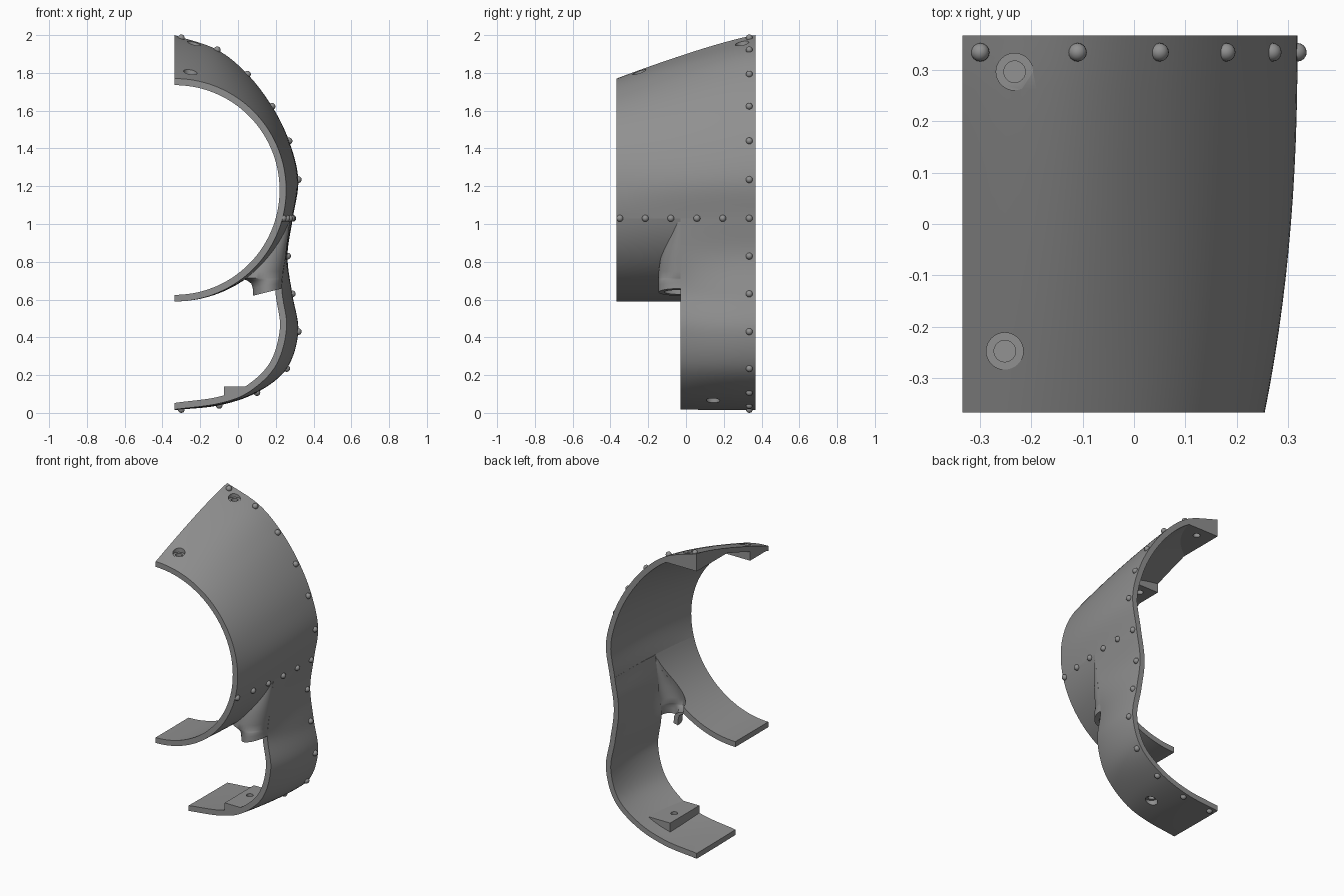
import bpy, bmesh, math
from mathutils import Vector

if "Cube" in bpy.data.objects:
    bpy.data.objects.remove(bpy.data.objects["Cube"])

grey = bpy.data.materials.new("grey metal")
grey.use_nodes = True
grey.diffuse_color = (0.28, 0.28, 0.28, 1)
grey.node_tree.nodes["Principled BSDF"].inputs["Base Color"].default_value = (0.28, 0.28, 0.28, 1)

EDGE, WALL, SEAM = -0.335, 0.035, 1.03     # open side, thickness, riveted seam height
FRONT, STEP, BACK = -0.368, -0.03, 0.368
RADIUS, MID = 0.59, 1.18                   # round front opening

# Back rim from top to bottom, and the front rim of the lower shell
rim = [(EDGE, 2.0), (-.11, 1.922), (.05, 1.793), (.18, 1.623), (.27, 1.44), (.319, 1.235),
       (.29, SEAM), (.262, .83), (.287, .63), (.319, .43), (.258, .235), (.1, .108),
       (-.1, .04), (EDGE, .015)]
low_rim = [(.277, SEAM), (.252, .83), (.233, .65), (.257, .45), (.2, .25), (.06, .112),
           (-.1, .05), (EDGE, .018)]


def spline(points, steps=8):
    """Smooth curve through the points."""
    p = [Vector(q) for q in points]
    p = [2 * p[0] - p[1]] + p + [2 * p[-1] - p[-2]]
    out = []
    for a, b, c, d in zip(p, p[1:], p[2:], p[3:]):
        for i in range(steps):
            t = i / steps
            out.append(0.5 * (2 * b + (c - a) * t + (2 * a - 5 * b + 4 * c - d) * t * t
                              + (3 * b - a - 3 * c + d) * t ** 3))
    return out + [p[-2]]


rim_curve, low_curve = spline(rim), spline(low_rim)
cut = 6 * 8
rim_top, rim_low = rim_curve[:cut + 1], rim_curve[cut:]
seam_angle = math.asin((SEAM - MID) / RADIUS)


def arc(a, b, n):
    return [Vector((EDGE + RADIUS * math.cos(a + (b - a) * i / n),
                    MID + RADIUS * math.sin(a + (b - a) * i / n))) for i in range(n + 1)]


front_top = arc(math.pi / 2, seam_angle, cut)
front_flap = arc(seam_angle, -math.pi / 2, 32)


def depth(y):
    return max(0, (BACK - y) / (BACK - FRONT))


def bend(y):
    return depth(y) ** 2.3


def upper(y):
    wx, wz = bend(y), depth(y) ** 1.2
    return [Vector((b.x + (f.x - b.x) * wx, b.y + (f.y - b.y) * wz))
            for b, f in zip(rim_top, front_top)]


def flap(y):
    shift = (rim_top[-1].x - front_flap[0].x) * (1 - bend(y))
    return [p + Vector((shift * (1 - i / 32), 0)) for i, p in enumerate(front_flap)]


def lower(y):
    w = bend(y) / bend(STEP)
    return [b.lerp(f, w) for b, f in zip(rim_low, low_curve)]


def inset(pts, d):
    """Move a profile inwards, keeping its ends on the open side."""
    out = []
    for i, p in enumerate(pts):
        t = (pts[min(i + 1, len(pts) - 1)] - pts[max(i - 1, 0)]).normalized()
        q = p + Vector((t.y, -t.x)) * d
        if abs(p.x - EDGE) < 0.001:
            q.x = EDGE
        out.append(q)
    return out


def finish(ob, smooth=True):
    ob.data.materials.clear()
    ob.data.materials.append(grey)
    if smooth:
        bpy.ops.object.select_all(action='DESELECT')
        ob.select_set(True)
        bpy.context.view_layer.objects.active = ob
        bpy.ops.object.shade_smooth_by_angle(angle=math.radians(35))
    return ob


def from_bmesh(name, bm):
    bmesh.ops.recalc_face_normals(bm, faces=bm.faces)
    me = bpy.data.meshes.new(name)
    bm.to_mesh(me)
    bm.free()
    ob = bpy.data.objects.new(name, me)
    bpy.context.collection.objects.link(ob)
    return ob


def loft(name, loops):
    """Closed solid through a row of closed loops."""
    bm = bmesh.new()
    rows = [[bm.verts.new(p) for p in loop] for loop in loops]
    for a, b in zip(rows, rows[1:]):
        for i in range(len(a)):
            j = (i + 1) % len(a)
            bm.faces.new((a[i], a[j], b[j], b[i]))
    bm.faces.new(rows[0])
    bm.faces.new(rows[-1])
    return from_bmesh(name, bm)


def span(a, b, n=14):
    return [a + (b - a) * i / n for i in range(n + 1)]


def shell(name, profile, y0, y1):
    return loft(name, [[(p.x, y, p.y) for p in profile(y) + inset(profile(y), WALL)[::-1]]
                       for y in span(y0, y1)])


def filled(profile, y0, y1):
    corner = Vector((EDGE, SEAM))
    return loft("core", [[(p.x, y, p.y) for p in inset(profile(y), WALL / 2) + [corner]]
                         for y in span(y0, y1)])


def boolean(ob, tool, operation='DIFFERENCE', keep=False):
    mod = ob.modifiers.new("cut", 'BOOLEAN')
    mod.operation, mod.solver, mod.object = operation, 'EXACT', tool
    dg = bpy.context.evaluated_depsgraph_get()
    me = bpy.data.meshes.new_from_object(ob.evaluated_get(dg))
    ob.modifiers.clear()
    ob.data = me
    if not keep:
        bpy.data.objects.remove(tool)


def box(name, x, y, z):
    return loft(name, [[(x[0], v, z[0]), (x[1], v, z[0]), (x[1], v, z[1]), (x[0], v, z[1])]
                       for v in y])


def disc(x, y, z0, z1, r):
    return loft("drill", [[(x + r * math.cos(i * math.tau / 32), y + r * math.sin(i * math.tau / 32), z)
                           for i in range(32)] for z in (z0, z1)])


# Shells
upper_shell = shell("upper_shell", upper, FRONT, BACK)
lower_shell = shell("lower_shell", lower, STEP, BACK)
front_flap_shell = shell("front_flap", flap, FRONT, STEP)

# Mounting bosses, trimmed to the shells
rear_boss = box("rear_top_boss", (EDGE, 0), (0, BACK), (1.885, 2.1))
boolean(rear_boss, filled(upper, FRONT, BACK), 'INTERSECT')
front_boss = box("front_top_boss", (EDGE, -.14), (FRONT, -.18), (1.745, 2.0))
boolean(front_boss, filled(upper, FRONT, BACK), 'INTERSECT')
low_boss = box("lower_boss", (-.075, .2), (STEP, .27), (-.1, .14))
boolean(low_boss, filled(lower, STEP, BACK), 'INTERSECT')

# Screw holes with a wider recess on the outside
for x, y, floor, side, parts in ((-.233, .297, 1.945, 1, (upper_shell, rear_boss)),
                                 (-.252, -.248, 1.79, 1, (upper_shell, front_boss)),
                                 (-.015, .143, .088, -1, (lower_shell, low_boss))):
    for part in parts:
        boolean(part, disc(x, y, floor, floor + side * .15, .036))
        boolean(part, disc(x, y, floor - .2, floor + .2, .021))


# Flared half sleeve between the flap and the lower shell
def sleeve_loops(solid):
    loops = []
    for k, (z, left, deep) in enumerate(((.62, .08, .115), (.66, .078, .115), (.685, .07, .115),
                                         (.70, .05, .115), (.715, .01, .117), (.75, .01, .115),
                                         (.82, .02, .105), (.88, .03, .09), (.95, .05, .065),
                                         (1.01, .08, .03 + WALL / 3))):
        right = min(low_curve, key=lambda p: abs(p.y - z) + (p.x < 0)).x
        tilt = .25 * max(0, 1 - k / 4)

        def half(t):
            pts = []
            for i in range(21):
                a = math.pi * (1 + i / 20)
                x = (left + right) / 2 + ((right - left) / 2 - t) * math.cos(a)
                pts.append((x, STEP + (deep - t) * math.sin(a), z + tilt * (x - left)))
            return pts
        inner = half(.03)
        if solid:
            ends = [(q[0], STEP + .01, q[2]) for q in (inner[-1], inner[0])]
            loops.append(inner + ends)
        else:
            loops.append(half(0) + inner[::-1])
    return loops


sleeve = loft("flared_sleeve", sleeve_loops(False))
boolean(sleeve, filled(flap, FRONT - .01, STEP + .01))
boolean(front_flap_shell, loft("core", sleeve_loops(True)))

for ob in (upper_shell, lower_shell, front_flap_shell, sleeve):
    finish(ob)
for ob in (rear_boss, front_boss, low_boss):
    finish(ob, False)

# Rivets along the back rim and the seam
spots = [(x, .335, z) for x, z in [(-.3, 1.985)] + rim[1:-1] + [(-.3, .018)]]
spots += [(rim_top[-1].x - .054 * bend(y), y, SEAM) for y in (-.35, -.215, -.08, .058, .195)]
for n, spot in enumerate(spots):
    bm = bmesh.new()
    bmesh.ops.create_uvsphere(bm, u_segments=16, v_segments=10, radius=.018)
    bmesh.ops.translate(bm, verts=bm.verts, vec=spot)
    finish(from_bmesh("rivet_%d" % (n + 1), bm))
